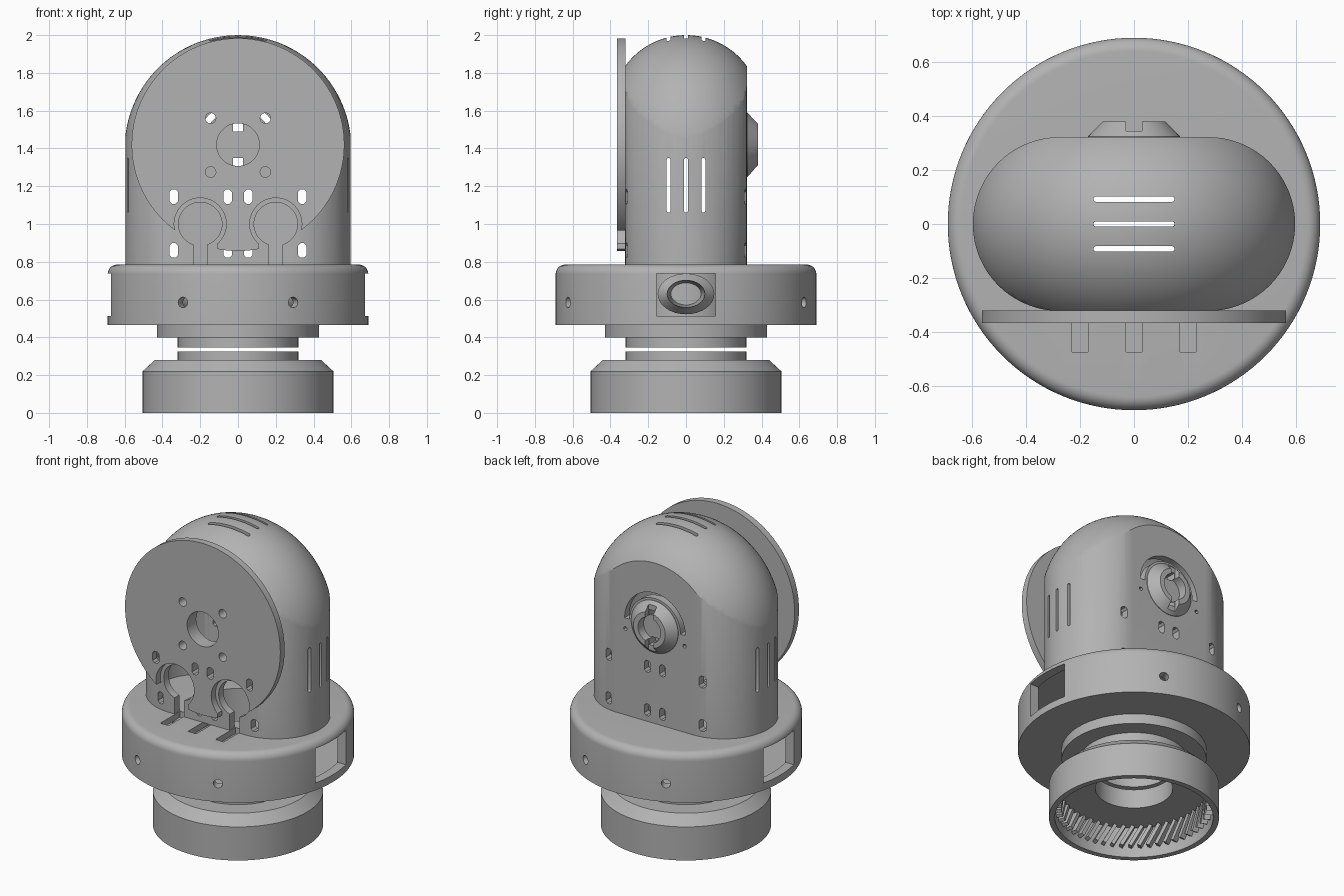
import bpy, bmesh, math
from mathutils import Matrix, Vector

cube = bpy.data.objects.get("Cube")
if cube:
    bpy.data.objects.remove(cube, do_unlink=True)

grey = bpy.data.materials.new("plain grey")
grey.use_nodes = True
GREY = (0.45, 0.45, 0.45, 1)
grey.diffuse_color = GREY
grey.node_tree.nodes["Principled BSDF"].inputs["Base Color"].default_value = GREY

TO_Y = Matrix.Rotation(math.pi / 2, 4, 'X')   # local z -> -y, local y -> z
TO_X = Matrix.Rotation(math.pi / 2, 4, 'Y')   # local z -> x


def finish(name, bm, matrix=None):
    if matrix:
        bm.transform(matrix)
    bmesh.ops.recalc_face_normals(bm, faces=bm.faces)
    mesh = bpy.data.meshes.new(name)
    bm.to_mesh(mesh)
    bm.free()
    mesh.materials.append(grey)
    ob = bpy.data.objects.new(name, mesh)
    bpy.context.scene.collection.objects.link(ob)
    return ob


def loft(name, rings, closed=False, matrix=None):
    """Skin a row of equal point rings; cap the ends unless closed."""
    bm = bmesh.new()
    rows = [[bm.verts.new(p) for p in ring] for ring in rings]
    n = len(rows[0])
    pairs = list(zip(rows, rows[1:])) + ([(rows[-1], rows[0])] if closed else [])
    for a, b in pairs:
        for i in range(n):
            j = (i + 1) % n
            bm.faces.new((a[i], a[j], b[j], b[i]))
    if not closed:
        bm.faces.new(rows[0])
        bm.faces.new(rows[-1])
    return finish(name, bm, matrix)


def lathe(name, profile, seg=128, matrix=None):
    """Turn a closed (radius, z) outline around z."""
    angles = [2 * math.pi * i / seg for i in range(seg)]
    return loft(name, [[(r * math.cos(a), r * math.sin(a), z) for a in angles]
                       for r, z in profile], True, matrix)


def prism(name, outline, a, b, matrix=None):
    return loft(name, [[(x, y, z) for x, y in outline] for z in (a, b)], False, matrix)


def capsule(cx, cy, w, h, seg=12):
    """Rounded slot outline, stretched along its longer side."""
    r = min(w, h) / 2
    pts = []
    for i in range(2 * seg):
        t = 2 * math.pi * (i + 0.5) / (2 * seg)
        c, s = math.cos(t), math.sin(t)
        pts.append((cx + r * c + math.copysign(w / 2 - r, c),
                    cy + r * s + math.copysign(h / 2 - r, s)))
    return pts


def circle(cx, cy, r, seg=48):
    return [(cx + r * math.cos(2 * math.pi * i / seg),
             cy + r * math.sin(2 * math.pi * i / seg)) for i in range(seg)]


def rect(x0, x1, y0, y1):
    return [(x0, y0), (x1, y0), (x1, y1), (x0, y1)]


def through_y(outline, y0, y1):
    """Cutter with an x-z outline running from y0 to y1."""
    return prism("cutter", outline, -y0, -y1, TO_Y)


def box(x0, x1, y0, y1, z0, z1):
    return prism("cutter", rect(x0, x1, y0, y1), z0, z1)


def combine(target, tools, op='DIFFERENCE'):
    for tool in tools:
        mod = target.modifiers.new("cut", 'BOOLEAN')
        mod.operation, mod.solver, mod.object = op, 'EXACT', tool
        deps = bpy.context.evaluated_depsgraph_get()
        deps.update()
        mesh = bpy.data.meshes.new_from_object(target.evaluated_get(deps))
        target.modifiers.clear()
        target.data = mesh
        bpy.data.objects.remove(tool, do_unlink=True)
    return target


# Base ring: hollow cup with chamfered shoulder and slanted inner teeth
base = lathe("base_ring", [(.505, 0), (.505, .22), (.44, .28), (.32, .28), (.32, .325),
                           (.23, .325), (.23, .2), (.47, .2), (.47, 0)])
bm = bmesh.new()
TEETH = 52
for i in range(TEETH):
    place = (Matrix.Rotation(2 * math.pi * i / TEETH, 4, 'Z')
             @ Matrix.Translation((.455, 0, .13))
             @ Matrix.Rotation(math.radians(28), 4, 'X')
             @ Matrix.Diagonal((.05, .022, .15, 1)))
    bmesh.ops.create_cube(bm, size=1, matrix=place)
finish("base_teeth", bm)

# Stepped collar under the platform
lathe("collar", [(.43, .466), (.43, .40), (.32, .40), (.32, .345), (.23, .345), (.23, .466)])

# Round platform: hollow drum with rounded upper rim
rim = [(.64 + .05 * math.cos(t), .735 + .05 * math.sin(t))
       for t in (math.pi / 2 * i / 8 for i in range(9))]
platform = lathe("platform", [(.69, .465)] + rim
                 + [(.23, .785), (.23, .745), (.63, .745), (.63, .505), (.23, .505), (.23, .465)])
tools = [box(s * .5, s * .8, -.157, .157, .512, .738) for s in (-1, 1)]
tools += [box(x - .03, x + .03, -.475, -.27, .7, .85) for x in (-.2, 0, .2)]
for a in (65, 115, 245, 295):
    turn = Matrix.Rotation(math.radians(a), 4, 'Z') @ Matrix.Translation((0, 0, .585)) @ TO_X
    tools.append(prism("cutter", circle(0, 0, .028, 16), .55, .8, turn))
combine(platform, tools)
lathe("platform_core", [(.26, .5), (.26, .75), (.232, .75), (.232, .5)], 64)
for side, s in (("right", -1), ("left", 1)):
    lathe(side + "_socket", [(.15, .25), (.15, .36), (.10, .42), (.08, .25)], 32,
          Matrix.Translation((0, 0, .63)) @ Matrix.Diagonal((s, 1, .72, 1)) @ TO_X)


# Housing: rounded slab crowned by a barrel-shaped dome
def housing_solid(name, inset, z0):
    arches = []
    for i in range(25):
        y = -.33 + .66 * i / 24
        r = .2 - inset + math.sqrt(.16 - y * y)
        arc = [(r * math.cos(math.pi * k / 64), y, 1.4 + r * math.sin(math.pi * k / 64))
               for k in range(65)]
        arches.append([(r, y, z0 - .1)] + arc + [(-r, y, z0 - .1)])
    slab = prism("cutter", capsule(0, 0, 1.194 - 2 * inset, .644 - 2 * inset, 48), z0, 2.2)
    return combine(loft(name, arches), [slab], 'INTERSECT')


housing = housing_solid("housing", 0, .784)
combine(housing, [housing_solid("cutter", .05, .7)])

PIVOT = 1.42


def bolt_slots(places, y0, y1):
    return [through_y(capsule(x, z, .048, .08, 4), y0, y1) for x, z in places]


def face_holes(y0, y1):
    holes = [through_y(circle(0, PIVOT, .113), y0, y1)]
    return holes + [through_y(circle(x, PIVOT + z, .028, 16), y0, y1)
                    for x in (-.145, .145) for z in (-.145, .14)]


upper_slots = [(x, 1.145) for x in (-.34, -.055, .055, .34)]
lower_slots = [(x, .86) for x in (-.34, -.055, .055, .34)]
tools = bolt_slots(upper_slots + lower_slots, -.6, .6) + face_holes(-.5, -.2)
for s in (-1, 1):      # keyhole openings at the front
    tools.append(through_y(circle(s * .2, 1.0, .115), -.5, -.2))
    tools.append(through_y(rect(s * .2 - .035, s * .2 + .035, .7, .95), -.5, -.2))
for y in (-.092, 0, .092):      # vents in both sides and in the crown
    tools.append(prism("cutter", capsule(0, y, .3, .02), 1.75, 2.2))
    tools.append(prism("cutter", capsule(-1.205, y, .29, .02), -.8, .8, TO_X))
arc = [math.pi * i / 32 for i in range(33)]      # curved guide slot at the back
tools.append(through_y([(.22 * math.cos(t), PIVOT + .22 * math.sin(t)) for t in arc]
                       + [(.185 * math.cos(t), PIVOT + .185 * math.sin(t)) for t in arc[::-1]],
                       .2, .4))
tools += [through_y(circle(x, PIVOT - .07, .012, 12), .2, .4) for x in (-.215, .215)]
tools += [through_y(rect(-.026, .026, PIVOT + z - .022, PIVOT + z + .022), .2, .4)
          for z in (-.093, .093)]
combine(housing, tools)

# Pivot boss on the back: bored cone with a cross groove
boss = lathe("pivot_boss", [(.17, -.315), (.17, -.325), (.115, -.38), (.082, -.38), (.082, -.315)],
             64, Matrix.Translation((0, 0, PIVOT)) @ TO_Y)
combine(boss, [box(-.03, .03, .345, .45, PIVOT - .25, PIVOT + .25)]
        + [through_y(rect(-.026, .026, PIVOT + z - .022, PIVOT + z + .022), .2, .5)
           for z in (-.093, .093)])

# Round front plate with keyhole reliefs along its lower edge
plate = through_y(circle(0, PIVOT, .563, 128), -.366, -.321)
plate.name = "front_plate"
tools = face_holes(-.5, -.2) + bolt_slots(upper_slots, -.5, -.2)
for s in (-1, 1):
    tools.append(through_y(circle(s * .2, 1.0, .138), -.5, -.2))
    tools.append(through_y(rect(*sorted((s * .108, s * .5)), .7, .95), -.5, -.2))
combine(plate, tools)

# Smooth round walls, keep crisp edges
for ob in bpy.context.scene.objects:
    if ob.type == 'MESH' and ob.data.materials and ob.data.materials[0] == grey:
        ob.data.shade_smooth()
        ob.data.set_sharp_from_angle(angle=math.radians(30))
